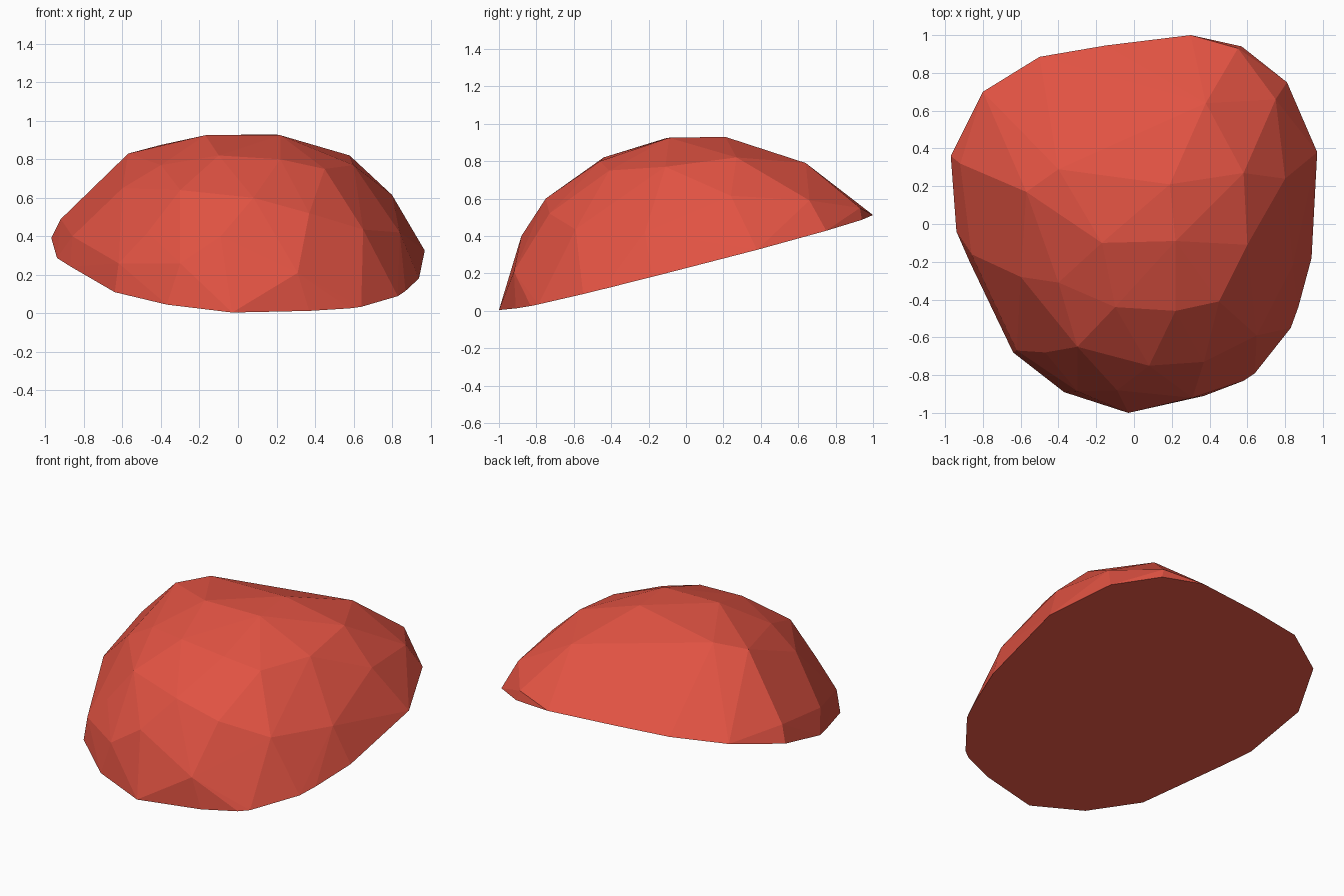
import bpy, bmesh

# Outline of the flat, tilted underside (x, y)
RIM = [(-.03, -1), (.37, -.91), (.58, -.83), (.64, -.79), (.83, -.55), (.87, -.44),
       (.94, -.18), (.97, .38), (.81, .75), (.57, .94), (.3, 1), (-.15, .945),
       (-.5, .885), (-.8, .7), (-.97, .36), (-.94, -.04), (-.87, -.2),
       (-.64, -.68), (-.37, -.89)]

# Chiselled corners of the dome, from the crown down to the sides
DOME = [(-.17, -.1, .925), (.22, -.09, .925), (.19, .21, .93), (-.4, .29, .875),
        (-.57, .17, .83), (.58, .27, .82), (.6, -.11, .77), (.38, .64, .79),
        (-.1, -.44, .82), (.22, -.46, .8), (.45, -.41, .75), (-.4, -.31, .77),
        (-.6, -.28, .65), (-.3, -.65, .64), (.08, -.75, .6), (.37, -.73, .52),
        (-.09, -.88, .4), (.31, -.92, .21), (-.3, -.885, .26), (.65, -.59, .435),
        (-.47, -.68, .42), (-.62, -.67, .26), (-.86, -.16, .4), (-.92, .32, .49),
        (.8, .24, .615), (.84, -.22, .42), (.75, .66, .59), (.55, .93, .55)]


def underside(x, y):
    return max(0, .263 + .26 * y - .037 * x)


# Faceted stone: convex hull of the rim and the dome corners
bm = bmesh.new()
for x, y in RIM:
    bm.verts.new((x, y, underside(x, y)))
for p in DOME:
    bm.verts.new(p)
res = bmesh.ops.convex_hull(bm, input=bm.verts[:])
loose = [v for v in bm.verts if not v.link_faces]
bmesh.ops.delete(bm, geom=loose, context='VERTS')
bmesh.ops.recalc_face_normals(bm, faces=bm.faces[:])

mesh = bpy.data.meshes.new("faceted_stone")
bm.to_mesh(mesh)
bm.free()
stone = bpy.data.objects.new("faceted_stone", mesh)
bpy.context.collection.objects.link(stone)

# Red colour
red = bpy.data.materials.new("red")
red.diffuse_color = (.75, .085, .055, 1)
mesh.materials.append(red)
